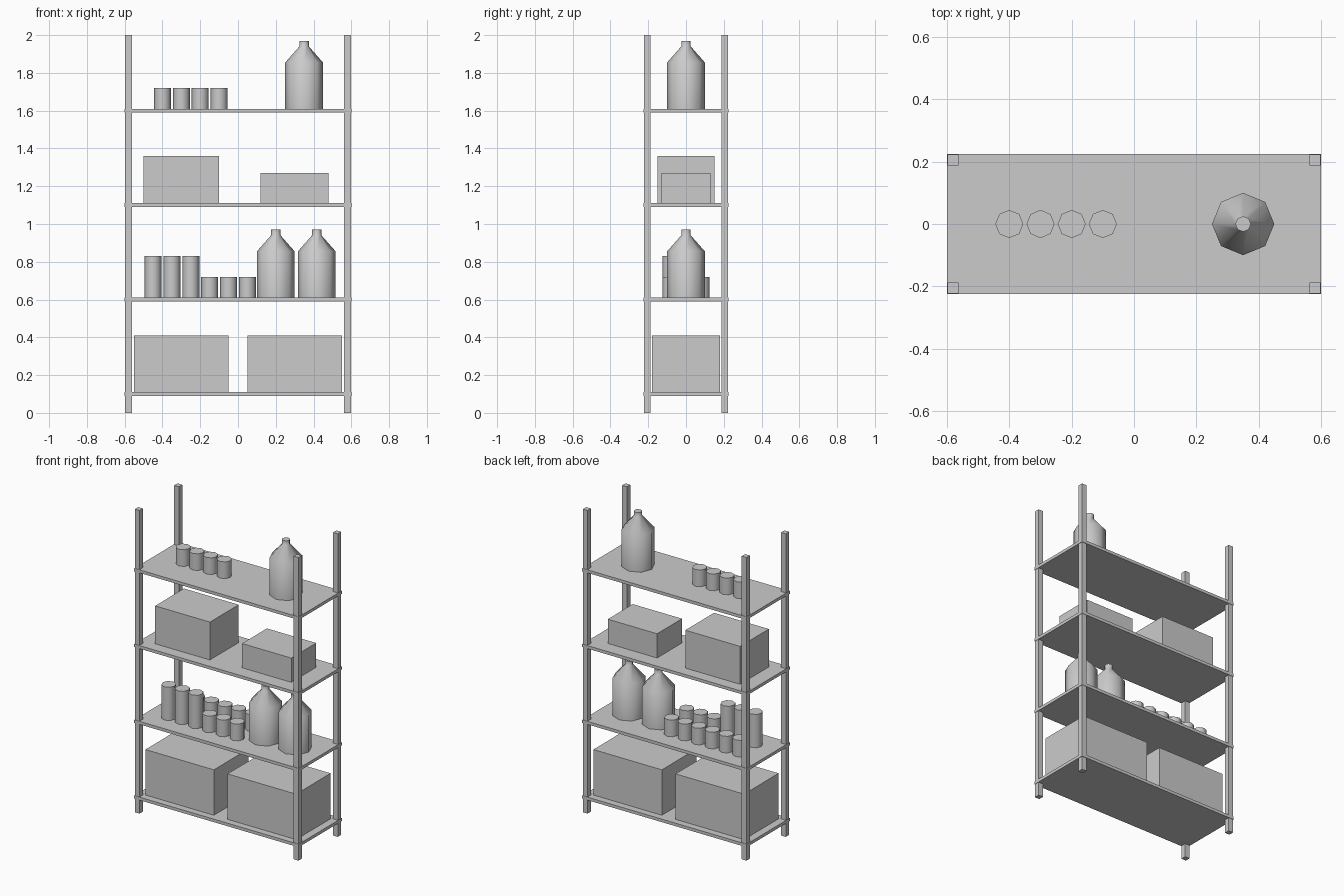
import bpy, math

if "Cube" in bpy.data.objects:
    bpy.data.objects.remove(bpy.data.objects["Cube"])

SHELF_Z = [0.1, 0.6, 1.1, 1.6]
SHELF_T = 0.02
SIDES = 8


def mesh_object(name, verts, faces):
    me = bpy.data.meshes.new(name)
    me.from_pydata(verts, [], faces)
    ob = bpy.data.objects.new(name, me)
    bpy.context.collection.objects.link(ob)
    return ob


def box(name, x, y, z0, sx, sy, sz):
    """Box standing on height z0."""
    v = [(x + i * sx / 2, y + j * sy / 2, z0 + k * sz)
         for k in (0, 1) for i, j in ((-1, -1), (1, -1), (1, 1), (-1, 1))]
    f = [(3, 2, 1, 0), (4, 5, 6, 7)]
    f += [(i, (i + 1) % 4, (i + 1) % 4 + 4, i + 4) for i in range(4)]
    return mesh_object(name, v, f)


def turned(name, x, y, z0, profile):
    """Eight-sided turned form from (radius, height) points, capped."""
    v, f, n = [], [], SIDES
    for r, h in profile:
        for i in range(n):
            a = 2 * math.pi * i / n
            v.append((x + r * math.cos(a), y + r * math.sin(a), z0 + h))
    for k in range(len(profile) - 1):
        for i in range(n):
            j = (i + 1) % n
            f.append((k * n + i, k * n + j, (k + 1) * n + j, (k + 1) * n + i))
    f.append(tuple(reversed(range(n))))
    f.append(tuple(range(len(v) - n, len(v))))
    ob = mesh_object(name, v, f)
    bpy.ops.object.select_all(action='DESELECT')
    ob.select_set(True)
    bpy.context.view_layer.objects.active = ob
    bpy.ops.object.shade_smooth_by_angle(angle=math.radians(50))
    return ob


def can(name, x, y, z0, height):
    return turned(name, x, y, z0, [(0.045, 0), (0.045, height)])


def bottle(name, x, z0):
    return turned(name, x, 0, z0,
                  [(0.1, 0), (0.1, 0.245), (0.025, 0.33), (0.025, 0.36)])


# Corner posts
for sx in (-1, 1):
    for sy in (-1, 1):
        box("post", sx * 0.58, sy * 0.205, 0, 0.035, 0.035, 2.0)

# Shelf boards
for z in SHELF_Z:
    box("shelf", 0, 0, z - SHELF_T / 2, 1.2, 0.45, SHELF_T)

base = [z + SHELF_T / 2 for z in SHELF_Z]

# Bottom shelf: two large cartons
for sx in (-1, 1):
    box("large_carton", sx * 0.3, 0, base[0], 0.5, 0.36, 0.3)

# Second shelf: two rows of cans and two bottles
for i in range(6):
    x = -0.45 + 0.1 * i
    if i < 3:
        can("tall_can", x, -0.08, base[1], 0.22)
    else:
        can("short_can", x, -0.08, base[1], 0.11)
    can("short_can", x, 0.08, base[1], 0.11)
for x in (0.2, 0.417):
    bottle("bottle", x, base[1])

# Third shelf: medium and small cartons
box("medium_carton", -0.3, 0, base[2], 0.4, 0.3, 0.25)
box("small_carton", 0.3, 0, base[2], 0.36, 0.26, 0.16)

# Top shelf: row of cans and one bottle
for i in range(4):
    can("short_can", -0.4 + 0.1 * i, 0, base[3], 0.11)
bottle("bottle", 0.35, base[3])
